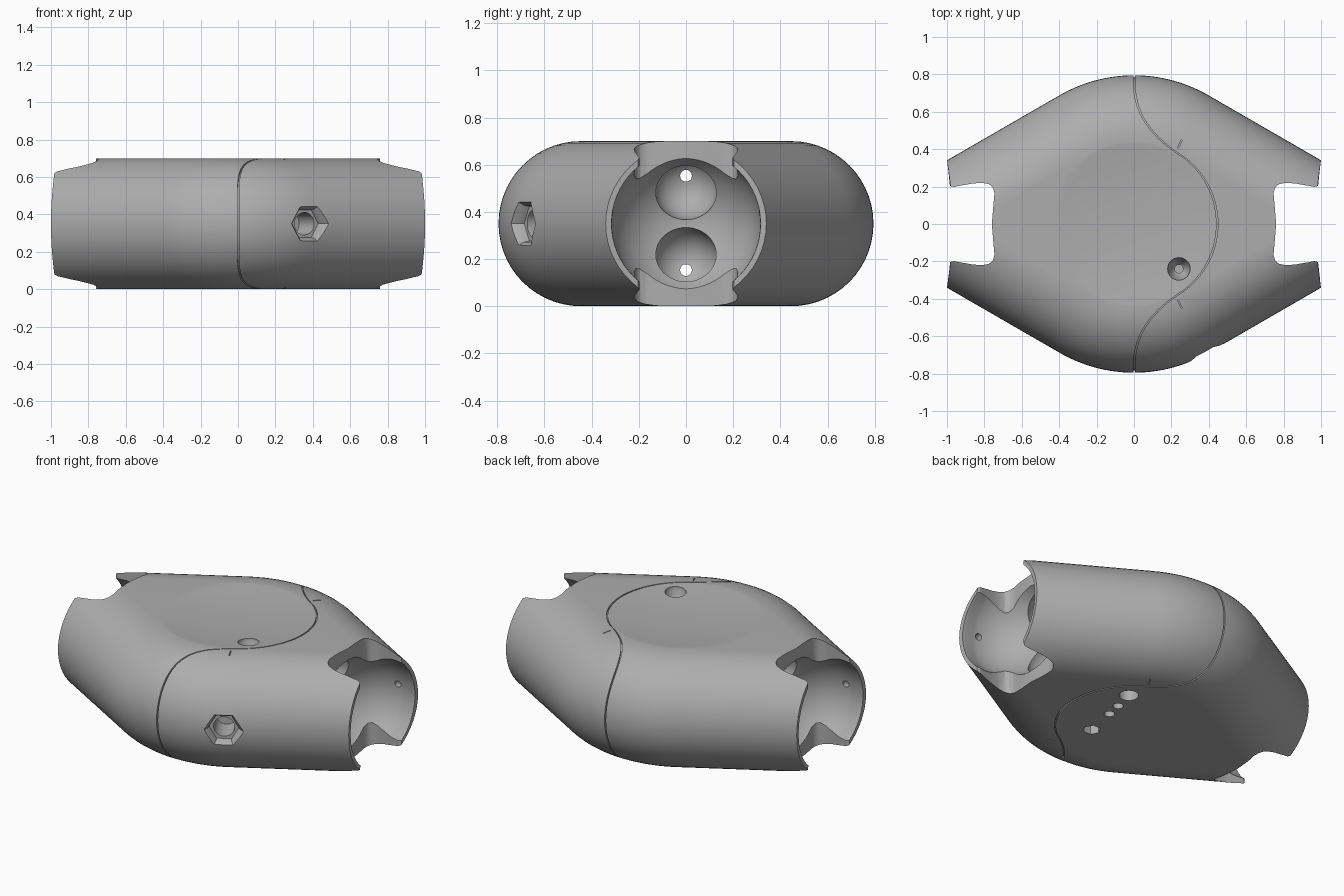
import bpy, bmesh, math
from mathutils import Vector

if "Cube" in bpy.data.objects:
    bpy.data.objects.remove(bpy.data.objects["Cube"], do_unlink=True)

MID = 0.35                       # half height, also the edge rounding radius
SPINE = 0.445                    # radius of the flat middle
C30, S30 = math.cos(math.pi / 6), 0.5

grey = bpy.data.materials.new("plain_grey")
grey.use_nodes = True
colour = (0.42, 0.42, 0.42, 1)
grey.diffuse_color = colour
grey.node_tree.nodes["Principled BSDF"].inputs["Base Color"].default_value = colour


def to_object(name, bm):
    bmesh.ops.recalc_face_normals(bm, faces=bm.faces)
    mesh = bpy.data.meshes.new(name)
    bm.to_mesh(mesh)
    bm.free()
    mesh.materials.append(grey)
    ob = bpy.data.objects.new(name, mesh)
    bpy.context.collection.objects.link(ob)
    return ob


def skin(name, rings):
    """Join rings of points into a closed tube with end caps."""
    bm = bmesh.new()
    loops = [[bm.verts.new(p) for p in ring] for ring in rings]
    n = len(loops[0])
    for a, b in zip(loops, loops[1:]):
        for i in range(n):
            j = (i + 1) % n
            bm.faces.new((a[i], a[j], b[j], b[i]))
    bm.faces.new(loops[0])
    bm.faces.new(loops[-1])
    return to_object(name, bm)


def lathe(name, profile, loc, axis, segs=48):
    """Turn (radius, distance) points around an axis through loc."""
    rot = Vector(axis).to_track_quat("Z", "Y")
    rings = []
    for r, d in profile:
        angles = [2 * math.pi * i / segs for i in range(segs)]
        rings.append([Vector(loc) + rot @ Vector((r * math.cos(a), r * math.sin(a), d))
                      for a in angles])
    return skin(name, rings)


def prism(name, points, low=-0.1, high=0.8):
    return skin(name, [[(x, y, z) for x, y in points] for z in (low, high)])


def cut(target, cutter):
    mod = target.modifiers.new("cut", "BOOLEAN")
    mod.operation, mod.solver, mod.object = "DIFFERENCE", "EXACT", cutter
    bpy.context.view_layer.objects.active = target
    bpy.ops.object.modifier_apply(modifier=mod.name)
    bpy.data.objects.remove(cutter, do_unlink=True)


def half_width(x, d):
    """Outline: a round middle running into straight 30 degree sides."""
    r, x = SPINE + d, abs(x)
    y = math.sqrt(r * r - x * x) if x < r * S30 else (r - x * S30) / C30
    return max(y, 0.02)


def make_body(name, radius, steps=28, columns=64):
    rings = []
    for c in range(columns + 1):
        x0 = 2 * c / columns - 1
        side = []
        for k in range(steps + 1):
            a = math.pi * (k / steps - 0.5)
            dz = radius * math.sin(a)
            x = x0 * (1 - 0.25 * dz * dz) if abs(x0) == 1 else x0
            side.append((x, half_width(x, radius * math.cos(a)), MID + dz))
        rings.append(side + [(x, -y, z) for x, y, z in reversed(side)])
    return skin(name, rings)


def arc(radius, start, end, steps, centre=0):
    """Profile points of a circle measured from the axis."""
    angles = [math.radians(start + (end - start) * i / steps) for i in range(steps + 1)]
    return [(radius * math.sin(a), centre - radius * math.cos(a)) for a in angles]


body = make_body("joint_body", MID)

# Shallow thumb dish in the top
dish_r, dish_d = 0.43, 0.025
dish = [(dish_r * i / 12, -dish_d * (1 - (i / 12) ** 2)) for i in range(13)]
dish[0] = (0.004, -dish_d)
cut(body, lathe("dish_cutter", dish + [(dish_r, 0.1)], (0, 0, 2 * MID), (0, 0, 1), 72))

# Ball sockets at both ends, with slots above and below
slot = [(0.76, 0), (0.752, 0.1), (0.746, 0.165), (0.755, 0.195), (0.775, 0.213),
        (0.81, 0.22), (0.86, 0.217), (0.93, 0.205), (0.965, 0.198), (0.985, 0.204),
        (1.0, 0.225), (1.1, 0.225)]
socket = arc(0.32, 1, 90, 20, 0.92) + [(0.315, 0.97), (0.32, 1.1)]
for s in (-1, 1):
    points = [(s * x, y) for x, y in slot] + [(s * x, -y) for x, y in reversed(slot[1:])]
    cut(body, prism("slot_cutter", points))
    cut(body, lathe("socket_cutter", socket, (0, 0, MID), (s, 0, 0), 64))
    for z in (0.2, 0.5):
        cut(body, lathe("bowl_cutter", arc(0.135, 2, 178, 20), (s * 0.62, 0, z), (s, 0, 0)))
    # Pin holes inside the prongs
    cut(body, lathe("pin_cutter", [(0.02, -0.35), (0.02, 0.35)],
                    (s * 0.88, 0, 0.39), (0, 1, 0), 16))

# Narrow channels from end to end
for z in (0.153, 0.553):
    cut(body, lathe("channel_cutter", [(0.025, -0.9), (0.025, 0.9)], (0, 0, z), (1, 0, 0), 20))

# Hexagonal recess with a round bore in the front
hex_at = (0.385, -0.695, MID)
cut(body, lathe("hex_cutter", [(0.085, -0.06), (0.09, -0.035), (0.115, 0), (0.115, 0.1)],
                hex_at, (S30, -C30, 0), 6))
cut(body, lathe("bore_cutter", [(0.06, -0.22), (0.06, 0)], hex_at, (S30, -C30, 0), 32))

# Screw hole in the top
cut(body, lathe("screw_cutter", [(0.022, -0.3), (0.022, -0.1), (0.035, -0.09),
                                 (0.06, -0.03), (0.06, 0.1)],
                (0.24, -0.24, 2 * MID), (0, 0, 1), 32))

# Row of holes in the underside
for x, y, r, sides in ((0.24, 0.24, 0.055, 32), (0.21, 0.11, 0.03, 24),
                       (0.19, 0.01, 0.03, 24), (0.15, -0.19, 0.05, 6)):
    cut(body, lathe("under_cutter", [(r, -0.12), (r, 0.1)], (x, y, 0), (0, 0, -1), sides))


# Fine parting groove all round, with short alignment ticks
def seam_x(y):
    y = abs(y)
    if y < 0.38:
        return math.sqrt(SPINE ** 2 - y * y)
    return 0.23 * (max(0.795 - y, 0) / 0.415) ** 2.6


def groove(name, points, width=0.004):
    strip = prism(name, [(x - width, y) for x, y in points] +
                  [(x + width, y) for x, y in reversed(points)])
    cut(strip, make_body("inner_core", MID - 0.012))
    cut(body, strip)


groove("seam_cutter", [(seam_x(i / 50), i / 50) for i in range(-42, 43)])
for s in (-1, 1):
    groove("tick_cutter", [(0.235, s * 0.405), (0.255, s * 0.45)], 0.003)

# Smooth shading with crisp cut edges
bpy.ops.object.select_all(action="DESELECT")
body.select_set(True)
bpy.context.view_layer.objects.active = body
bpy.ops.object.shade_smooth_by_angle(angle=math.radians(32))
weighted = body.modifiers.new("weighted_normals", "WEIGHTED_NORMAL")
weighted.keep_sharp = True
